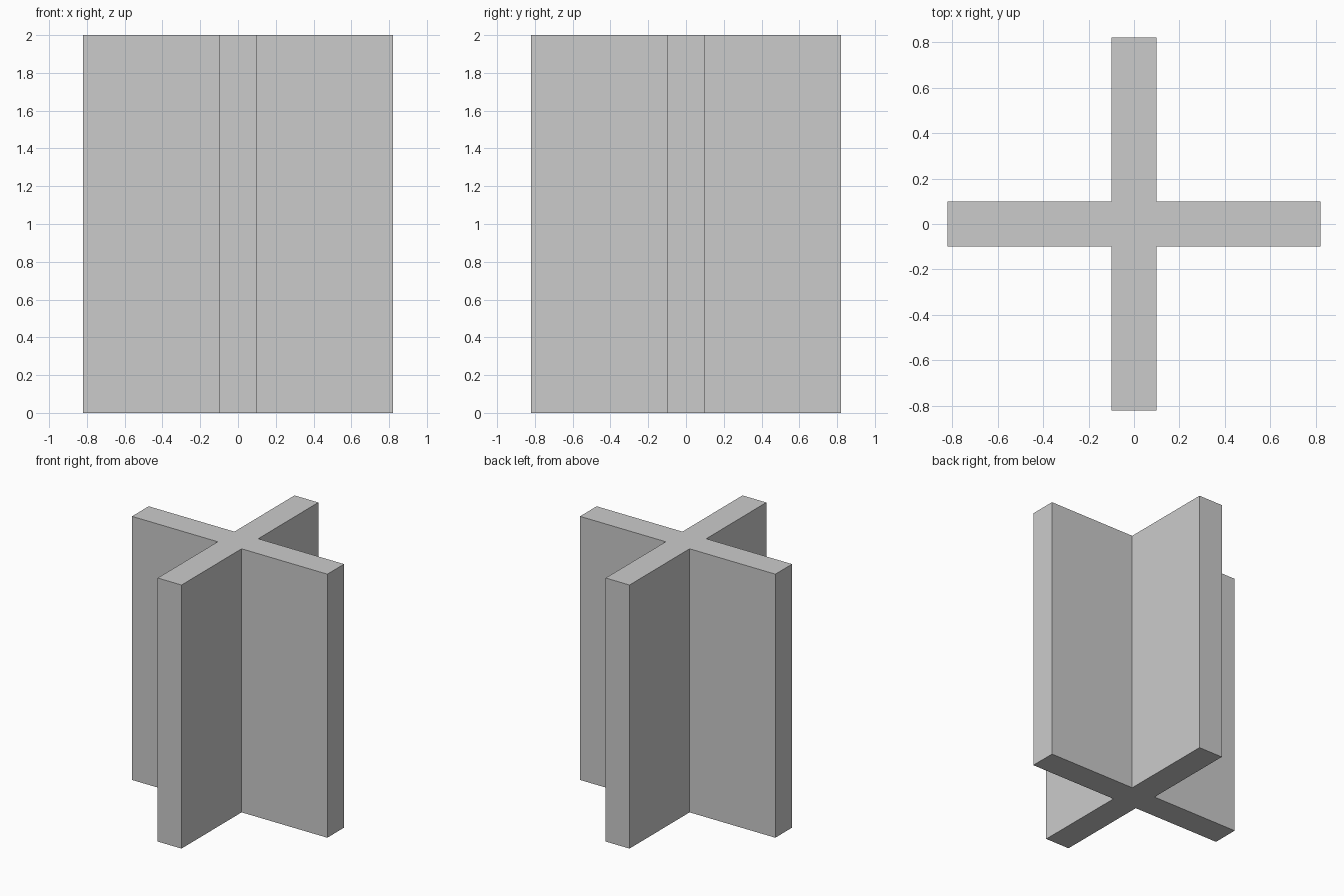
import bpy
import bmesh
from mathutils import Matrix, Vector
from math import pi

if "Cube" in bpy.data.objects:
    bpy.data.objects.remove(bpy.data.objects["Cube"])

ARM, HALF, HEIGHT = 0.82, 0.10, 2.0

# Plus-shaped profile: three corners of one arm, turned four times
bm = bmesh.new()
corners = [(HALF, -HALF, 0), (ARM, -HALF, 0), (ARM, HALF, 0)]
outline = []
for i in range(4):
    turn = Matrix.Rotation(i * pi / 2, 3, 'Z')
    outline += [bm.verts.new(turn @ Vector(c)) for c in corners]
base = bm.faces.new(outline)

# Extrude the profile upward into one solid
result = bmesh.ops.extrude_face_region(bm, geom=[base], use_keep_orig=True)
top = [v for v in result["geom"] if isinstance(v, bmesh.types.BMVert)]
bmesh.ops.translate(bm, verts=top, vec=(0, 0, HEIGHT))
bmesh.ops.recalc_face_normals(bm, faces=bm.faces[:])

mesh = bpy.data.meshes.new("cross_column")
bm.to_mesh(mesh)
bm.free()
bpy.context.collection.objects.link(bpy.data.objects.new("cross_column", mesh))
